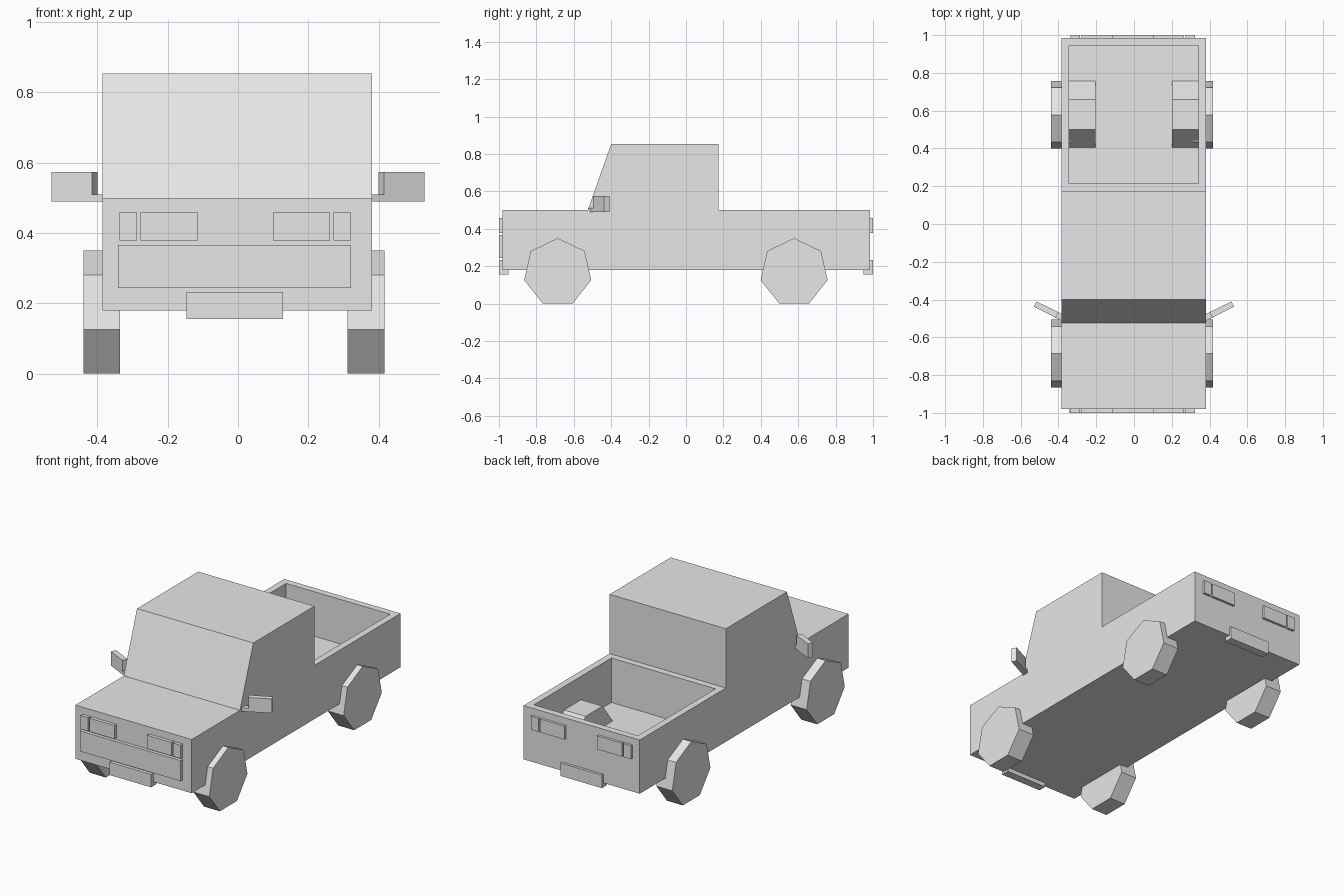
import bpy, bmesh, math
from mathutils import Vector

cube = bpy.data.objects.get("Cube")
if cube:
    bpy.data.objects.remove(cube, do_unlink=True)

GREY = (0.8, 0.8, 0.8, 1.0)
paint = bpy.data.materials.new("plain_grey")
paint.use_nodes = True
paint.diffuse_color = GREY
paint.node_tree.nodes["Principled BSDF"].inputs["Base Color"].default_value = GREY


def prism(name, base, offset, edit=None):
    """Extrude a flat polygon by an offset vector into a closed solid."""
    bm = bmesh.new()
    face = bm.faces.new([bm.verts.new(p) for p in base])
    made = bmesh.ops.extrude_face_region(bm, geom=[face], use_keep_orig=True)
    verts = [v for v in made["geom"] if isinstance(v, bmesh.types.BMVert)]
    bmesh.ops.translate(bm, verts=verts, vec=Vector(offset))
    bmesh.ops.recalc_face_normals(bm, faces=bm.faces)
    if edit:
        edit(bm)
    mesh = bpy.data.meshes.new(name)
    bm.to_mesh(mesh)
    bm.free()
    mesh.materials.append(paint)
    obj = bpy.data.objects.new(name, mesh)
    bpy.context.scene.collection.objects.link(obj)
    return obj


def side_prism(name, profile, x0, x1):
    return prism(name, [(x0, y, z) for y, z in profile], (x1 - x0, 0, 0))


def box(name, x, y, z):
    rect = [(y[0], z[0]), (y[1], z[0]), (y[1], z[1]), (y[0], z[1])]
    return side_prism(name, rect, *x)


# Body and cab, with the cargo bed sunk into the rear deck
def sink_bed(bm):
    bm.normal_update()
    deck = max((f for f in bm.faces if f.normal.z > 0.9),
               key=lambda f: f.calc_center_median().y)
    bmesh.ops.inset_region(bm, faces=[deck], thickness=0.04, use_even_offset=True)
    floor = bmesh.ops.extrude_discrete_faces(bm, faces=[deck])["faces"][0]
    bmesh.ops.translate(bm, verts=floor.verts, vec=(0, 0, -0.265))


outline = [(-0.98, 0.18), (0.985, 0.18), (0.985, 0.5), (0.175, 0.5),
           (0.175, 0.853), (-0.4, 0.853), (-0.525, 0.5), (-0.98, 0.5)]
prism("body", [(-0.385, y, z) for y, z in outline], (0.766, 0, 0), sink_bed)

# Wheel housings inside the bed
housing = [(0.4, 0.23), (0.5, 0.36), (0.66, 0.36), (0.76, 0.23)]
side_prism("right_wheel_housing", housing, -0.35, -0.205)
side_prism("left_wheel_housing", housing, 0.2, 0.345)

# Seven-sided wheels with a corner at the top
RADIUS = 0.184
for end, yc in (("front", -0.686), ("rear", 0.578)):
    ring = []
    for i in range(7):
        a = math.tau * i / 7
        ring.append((yc + RADIUS * math.sin(a), 0.166 + RADIUS * math.cos(a)))
    side_prism(end + "_right_wheel", ring, -0.44, -0.335)
    side_prism(end + "_left_wheel", ring, 0.312, 0.417)

# Lamps and bumper plates at both ends
lamps = {"right_marker": (-0.337, -0.287), "right_lamp": (-0.277, -0.114),
         "left_lamp": (0.1, 0.262), "left_marker": (0.272, 0.322)}
for end, lamp_y, plate_y in (("front", (-1.0, -0.97), (-1.0, -0.95)),
                             ("rear", (0.975, 1.0), (0.95, 1.0))):
    for part, x in lamps.items():
        box(end + "_" + part, x, lamp_y, (0.378, 0.458))
    box(end + "_bumper_plate", (-0.146, 0.128), plate_y, (0.155, 0.232))
box("grille", (-0.342, 0.322), (-1.0, -0.97), (0.244, 0.366))

# Angled wing mirrors, each on a thin arm
glass = [(0.53, -0.438), (0.516, -0.41), (0.4, -0.467), (0.415, -0.496)]
arm = [(0.415, -0.496), (0.4, -0.467), (0.36, -0.487), (0.36, -0.523)]
for side, s in (("left", 1), ("right", -1)):
    prism(side + "_mirror", [(s * x, y, 0.489) for x, y in glass], (0, 0, 0.085))
    prism(side + "_mirror_arm", [(s * x, y, 0.489) for x, y in arm], (0, 0, 0.021))
